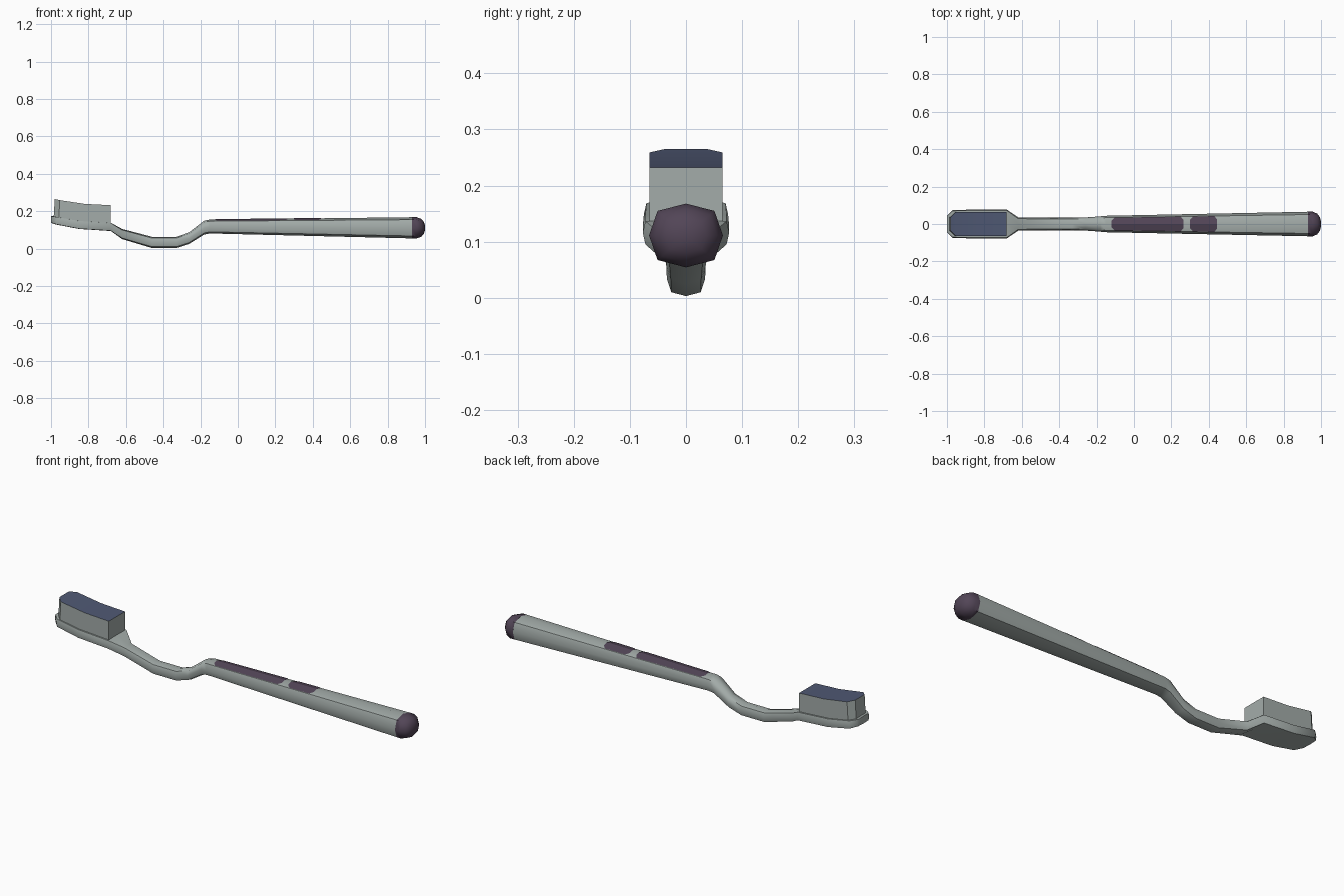
import bpy, bmesh, math

if "Cube" in bpy.data.objects:
    bpy.data.objects.remove(bpy.data.objects["Cube"])


def material(name, rgb):
    m = bpy.data.materials.new(name)
    m.diffuse_color = (*rgb, 1)
    m.use_nodes = True
    m.node_tree.nodes["Principled BSDF"].inputs["Base Color"].default_value = m.diffuse_color
    return m


GRAY = material("grey green plastic", (0.37, 0.415, 0.40))
BLUE = material("slate blue bristle tips", (0.08, 0.10, 0.175))
PURPLE = material("dark purple rubber", (0.085, 0.06, 0.095))


def finish(name, bm, mats, angle=None):
    me = bpy.data.meshes.new(name)
    bm.to_mesh(me)
    bm.free()
    for m in mats:
        me.materials.append(m)
    ob = bpy.data.objects.new(name, me)
    bpy.context.collection.objects.link(ob)
    if angle:
        bpy.ops.object.select_all(action='DESELECT')
        ob.select_set(True)
        bpy.context.view_layer.objects.active = ob
        bpy.ops.object.shade_smooth_by_angle(angle=math.radians(angle))
    return ob


def loft(name, stations, mat):
    """Eight-sided tube; station = x, centre z, half width, half height, corner fullness."""
    bm = bmesh.new()
    rings = []
    for x, zc, ry, rz, d in stations:
        prof = [(1, 0), (d, d), (0, 1), (-d, d), (-1, 0), (-d, -d), (0, -1), (d, -d)]
        rings.append([bm.verts.new((x, ry * a, zc + rz * b)) for a, b in prof])
    for r, s in zip(rings, rings[1:]):
        for i in range(8):
            j = (i + 1) % 8
            bm.faces.new((r[i], r[j], s[j], s[i]))
    bm.faces.new(rings[0])
    bm.faces.new(rings[-1])
    bmesh.ops.recalc_face_normals(bm, faces=bm.faces)
    return finish(name, bm, [mat], 55)


def handle(x):
    """Handle section at x: centre z, half width, half height."""
    t = (x + 0.15) / 1.1
    return 0.118 - 0.007 * t, 0.044 + 0.022 * t, 0.037 + 0.02 * t


D = 0.77

# Head, bent neck and tapering handle in one piece
loft("brush_body", [
    (-1.0, 0.156, 0.045, 0.019, 0.92),
    (-0.97, 0.149, 0.075, 0.021, 0.94),
    (-0.85, 0.127, 0.077, 0.022, 0.94),
    (-0.68, 0.116, 0.077, 0.022, 0.94),
    (-0.62, 0.078, 0.036, 0.027, 0.8),
    (-0.46, 0.033, 0.034, 0.030, D),
    (-0.33, 0.033, 0.034, 0.030, D),
    (-0.26, 0.056, 0.035, 0.031, D),
    (-0.18, 0.112, 0.041, 0.037, D),
    (-0.15, *handle(-0.15), D),
    (0.93, *handle(0.93), D)], GRAY)

# Rounded rubber end
zc, ry, rz = handle(0.94)
loft("end_cap", [(x, zc, ry * s, rz * s, D) for x, s in
                 ((0.93, 1.0), (0.955, 1.0), (0.98, 0.84), (0.994, 0.55), (1.0, 0.22))], PURPLE)

# Thin grip pads that follow the top ridge of the handle
for name, x0, x1 in (("long_grip_pad", -0.12, 0.265), ("short_grip_pad", 0.30, 0.445)):
    bm = bmesh.new()
    rows = []
    for x, w in ((x0, 0.55), (x0 + 0.015, 0.98), (x1 - 0.015, 0.98), (x1, 0.55)):
        zc, ry, rz = handle(x)
        rows.append([bm.verts.new((x, ry * D * s, zc + rz * (1 - (1 - D) * abs(s)) + 0.002))
                     for s in (-w, 0, w)])
    for r, s in zip(rows, rows[1:]):
        for i in range(2):
            bm.faces.new((r[i], s[i], s[i + 1], r[i + 1]))
    finish(name, bm, [PURPLE])

# Bristle block: curved top, chamfered front corners
bm = bmesh.new()
cols = []
for x, y, zb, zt in ((-0.98, 0.038, 0.165, 0.265), (-0.953, 0.065, 0.155, 0.259),
                     (-0.82, 0.065, 0.135, 0.239), (-0.683, 0.065, 0.125, 0.232)):
    bx = x - 0.006 if x < -0.9 else x
    cols.append([bm.verts.new(p) for p in
                 ((bx, -y, zb), (bx, y, zb), (x, y, zt), (x, -y, zt))])
for a, b in zip(cols, cols[1:]):
    for i in range(4):
        j = (i + 1) % 4
        f = bm.faces.new((a[i], a[j], b[j], b[i]))
        f.material_index = 1 if i == 2 else 0
bm.faces.new(cols[0])
bm.faces.new(cols[-1])
bmesh.ops.recalc_face_normals(bm, faces=bm.faces)
finish("bristles", bm, [GRAY, BLUE], 30)
